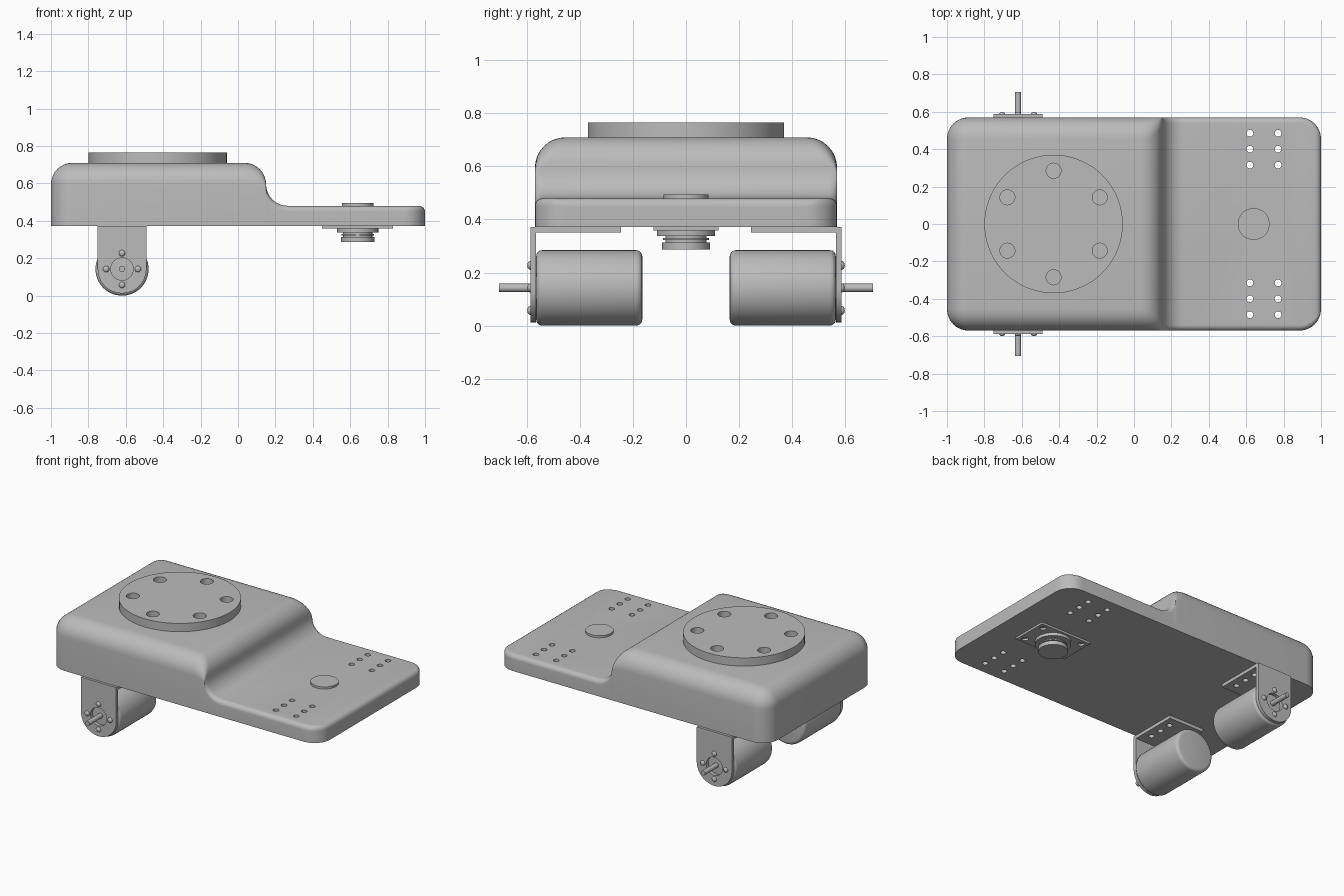
import bpy, bmesh
from math import sin, cos, pi, sqrt
from mathutils import Matrix

if "Cube" in bpy.data.objects:
    bpy.data.objects.remove(bpy.data.objects["Cube"])

grey = bpy.data.materials.new("plain_grey")
grey.use_nodes = True
GREY = (0.5, 0.5, 0.5, 1)
grey.diffuse_color = GREY
grey.node_tree.nodes["Principled BSDF"].inputs["Base Color"].default_value = GREY


def finish(name, bm):
    bmesh.ops.recalc_face_normals(bm, faces=bm.faces)
    mesh = bpy.data.meshes.new(name)
    bm.to_mesh(mesh)
    bm.free()
    mesh.materials.append(grey)
    ob = bpy.data.objects.new(name, mesh)
    bpy.context.collection.objects.link(ob)
    return ob


def select(ob):
    bpy.ops.object.select_all(action="DESELECT")
    ob.select_set(True)
    bpy.context.view_layer.objects.active = ob


def smooth(ob):
    select(ob)
    bpy.ops.object.shade_smooth_by_angle(angle=0.6)


def add_cylinder(bm, radius, start, end, axis="Z", segments=32):
    """Cylinder between two points that differ only along the axis."""
    mid = [(a + b) / 2 for a, b in zip(start, end)]
    depth = max(abs(b - a) for a, b in zip(start, end))
    turn = Matrix.Rotation(pi / 2, 4, "X") if axis == "Y" else Matrix()
    bmesh.ops.create_cone(bm, cap_ends=True, segments=segments, radius1=radius,
                          radius2=radius, depth=depth, matrix=Matrix.Translation(mid) @ turn)


def cylinder(name, *args, **kw):
    bm = bmesh.new()
    add_cylinder(bm, *args, **kw)
    return finish(name, bm)


def box(name, low, high):
    bm = bmesh.new()
    mid = [(a + b) / 2 for a, b in zip(low, high)]
    size = [b - a for a, b in zip(low, high)]
    bmesh.ops.create_cube(bm, matrix=Matrix.Translation(mid) @ Matrix.Diagonal((*size, 1)))
    return finish(name, bm)


def drill(ob, holes, axis="Z", segments=20):
    """Cut round holes given as (radius, start, end)."""
    bm = bmesh.new()
    for radius, start, end in holes:
        add_cylinder(bm, radius, start, end, axis, segments)
    cutter = finish("hole_cutter", bm)
    cutter.hide_render = True
    mod = ob.modifiers.new("holes", "BOOLEAN")
    mod.operation, mod.solver, mod.object = "DIFFERENCE", "EXACT", cutter
    select(ob)
    bpy.ops.object.modifier_apply(modifier=mod.name)
    bpy.data.objects.remove(cutter)


# Body: cross-sections (x, half width, top, edge radius) lofted along x
BASE, HIGH, LOW, HALF, R, r = 0.372, 0.71, 0.48, 0.57, 0.115, 0.03
STEP = 0.15
N = 8
angles = [pi / 2 * i / N for i in range(N + 1)]
stations = []
for a in reversed(angles):
    c = cos(a)
    stations.append((-1 + R - R * sin(a), HALF - R + R * c, HIGH - R + R * c, max(R * c, 0.002)))
for a in angles:
    stations.append((STEP - R + R * sin(a), HALF, HIGH - R + R * cos(a), r + (R - r) * cos(a)))
for a in angles[1 if HIGH - LOW == 2 * R else 0:]:
    stations.append((STEP + R - R * cos(a), HALF, LOW + R - R * sin(a), r))
for a in angles:
    gap = R - R * sin(a)
    drop = r - sqrt(max(r * r - max(r - gap, 0) ** 2, 0))
    stations.append((1 - gap, HALF - R + R * cos(a), LOW - drop, max(r - drop, 0.002)))

bm = bmesh.new()
rings = []
for x, w, top, rad in stations:
    half = [(w, BASE)] + [(w - rad + rad * cos(a), top - rad + rad * sin(a)) for a in angles]
    outline = half + [(-y, z) for y, z in reversed(half)]
    rings.append([bm.verts.new((x, y, z)) for y, z in outline])
for one, two in zip(rings, rings[1:]):
    for i in range(len(one)):
        j = (i + 1) % len(one)
        bm.faces.new((one[i], one[j], two[j], two[i]))
bm.faces.new(rings[0])
bm.faces.new(rings[-1])
bmesh.ops.remove_doubles(bm, verts=bm.verts, dist=0.0002)
body = finish("body", bm)

# Two groups of six mounting holes through the low deck
ROWS = (0.315, 0.4, 0.485)
drill(body, [(0.018, (x, s * y, 0.3), (x, s * y, 0.6))
             for x in (0.62, 0.77) for y in ROWS for s in (-1, 1)])
smooth(body)

# Turntable disc with a ring of six holes
turntable = cylinder("turntable", 0.37, (-0.43, 0, HIGH - 0.002), (-0.43, 0, 0.765), segments=72)
ring = [(-0.43 + 0.285 * sin(k * pi / 3), 0.285 * cos(k * pi / 3)) for k in range(6)]
drill(turntable, [(0.04, (x, y, 0.6), (x, y, 0.9)) for x, y in ring], segments=28)
smooth(turntable)

# Caster: deck cap, mounting plate and stepped hub
CX = 0.64
smooth(cylinder("caster_cap", 0.085, (CX, 0, 0.47), (CX, 0, 0.494), segments=48))
plate = box("caster_plate", (CX - 0.19, -0.122, 0.358), (CX + 0.19, 0.122, BASE))
drill(plate, [(0.02, (CX + sx * 0.15, sy * 0.085, 0.3), (CX + sx * 0.15, sy * 0.085, 0.4))
              for sx in (-1, 1) for sy in (-1, 1)])
hub = (("caster_flange", 0.11, 0.338, 0.36), ("caster_neck", 0.078, 0.31, 0.34),
       ("caster_collar", 0.086, 0.322, 0.33), ("caster_foot", 0.09, 0.287, 0.314))
for name, radius, low, high in hub:
    smooth(cylinder(name, radius, (CX, 0, low), (CX, 0, high), segments=48))

# Drive units, one on each side
MX, MZ, MR = -0.62, 0.142, 0.142
PW, INNER, OUTER = 0.13, 0.565, 0.587
for s, side in ((1, "back"), (-1, "front")):
    # Upright bracket plate with a half-round foot
    bm = bmesh.new()
    arc = [(MX + PW * cos(pi + pi * i / 24), MZ + PW * sin(pi + pi * i / 24)) for i in range(25)]
    outline = arc + [(MX + PW, BASE), (MX - PW, BASE)]
    face = bm.faces.new([bm.verts.new((x, s * INNER, z)) for x, z in outline])
    new = bmesh.ops.extrude_face_region(bm, geom=[face])["geom"]
    bmesh.ops.translate(bm, vec=(0, s * (OUTER - INNER), 0),
                        verts=[v for v in new if isinstance(v, bmesh.types.BMVert)])
    upright = finish(side + "_bracket_upright", bm)
    drill(upright, [(0.06, (MX, s * 0.55, MZ), (MX, s * 0.65, MZ))], axis="Y", segments=32)
    smooth(upright)

    # Horizontal bracket plate with six holes
    ys = sorted((s * 0.245, s * INNER))
    shelf = box(side + "_bracket_shelf", (MX - PW, ys[0], 0.35), (MX + PW, ys[1], BASE))
    drill(shelf, [(0.018, (MX + dx, s * y, 0.3), (MX + dx, s * y, 0.4))
                  for dx in (-0.075, 0.075) for y in ROWS])

    # Motor can with rounded rims
    motor = cylinder(side + "_motor", MR, (MX, s * 0.165, MZ), (MX, s * INNER, MZ),
                     axis="Y", segments=56)
    bevel = motor.modifiers.new("rounded_rims", "BEVEL")
    bevel.width, bevel.segments, bevel.angle_limit = 0.022, 4, 1.0
    select(motor)
    bpy.ops.object.modifier_apply(modifier=bevel.name)
    smooth(motor)
    smooth(cylinder(side + "_shaft", 0.016, (MX, s * 0.55, MZ), (MX, s * 0.705, MZ),
                    axis="Y", segments=20))

    # Four domed screws around the shaft
    bm = bmesh.new()
    for k in range(4):
        spot = (MX + 0.085 * cos(k * pi / 2), s * OUTER, MZ + 0.085 * sin(k * pi / 2))
        bmesh.ops.create_uvsphere(bm, u_segments=16, v_segments=10, radius=0.017,
                                  matrix=Matrix.Translation(spot) @ Matrix.Diagonal((1, 0.7, 1, 1)))
    smooth(finish(side + "_screws", bm))
